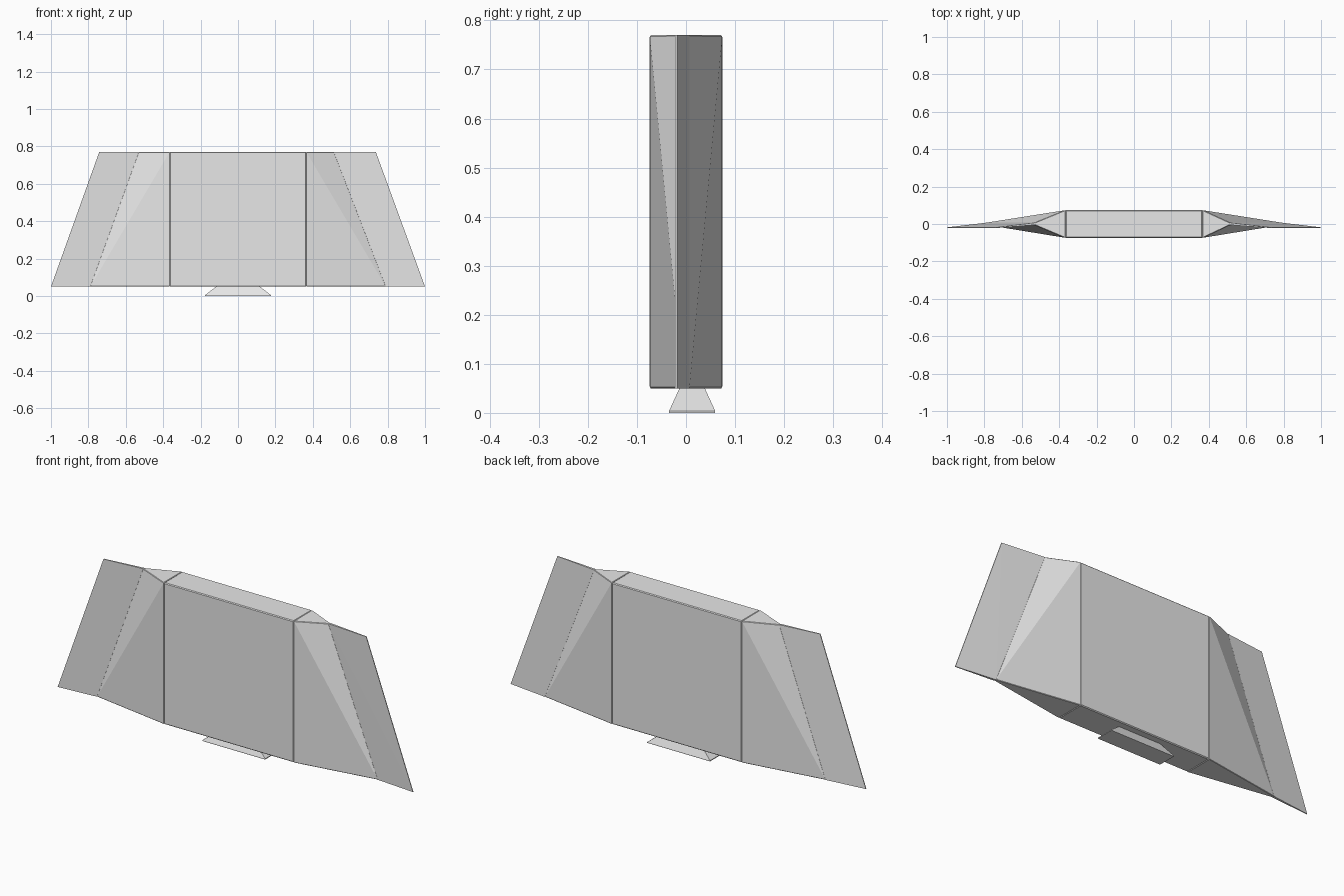
import bpy
import bmesh

cube = bpy.data.objects.get("Cube")
if cube:
    bpy.data.objects.remove(cube, do_unlink=True)

grey = bpy.data.materials.new("light grey")
grey.use_nodes = True
colour = (0.8, 0.8, 0.8, 1)
grey.diffuse_color = colour
grey.node_tree.nodes["Principled BSDF"].inputs["Base Color"].default_value = colour

BOTTOM, TOP = 0.05, 0.77


def solid(name, points, bevel=0.0):
    """Convex flat-faced solid, optionally with a fine chamfer."""
    bm = bmesh.new()
    for p in points:
        bm.verts.new(p)
    bmesh.ops.convex_hull(bm, input=bm.verts[:])
    bmesh.ops.dissolve_limit(bm, angle_limit=0.005, verts=bm.verts[:], edges=bm.edges[:])
    bmesh.ops.recalc_face_normals(bm, faces=bm.faces[:])
    mesh = bpy.data.meshes.new(name)
    bm.to_mesh(mesh)
    bm.free()
    mesh.materials.append(grey)
    obj = bpy.data.objects.new(name, mesh)
    bpy.context.collection.objects.link(obj)
    if bevel:
        mod = obj.modifiers.new("chamfer", 'BEVEL')
        mod.width = bevel
        mod.segments = 1
        mod.angle_limit = 0.6
    return obj


def edge(x_bottom, x_top, front, back):
    """Four corners of an upright, possibly slanted, edge strip."""
    return [(x, y, z) for x, z in ((x_bottom, BOTTOM), (x_top, TOP)) for y in (front, back)]


# Thick centre slab
HALF = 0.366
solid("centre_panel", edge(-HALF, -HALF, -0.074, 0.074) + edge(HALF, HALF, -0.074, 0.074), 0.004)

# Tapering shoulders and thin outer wings, bent slightly forward
for side, sign, seam_top, tip_top in (("left", 1, 0.512, 0.737), ("right", -1, 0.53, 0.742)):
    inner = edge(sign * HALF, sign * HALF, -0.074, 0.074)
    seam = edge(sign * 0.79, sign * seam_top, -0.005, 0.007)
    tip = edge(sign * 1.0, sign * tip_top, -0.022, -0.018)
    solid(side + "_shoulder", inner + seam, 0.002)
    solid(side + "_wing", seam + tip)

# Flared foot below the slab
foot = [(sx * x, 0.0125 + sy * y, z)
        for x, y, z in ((0.177, 0.047, 0), (0.177, 0.047, 0.004), (0.115, 0.025, BOTTOM + 0.002))
        for sx in (-1, 1) for sy in (-1, 1)]
solid("foot", foot)
